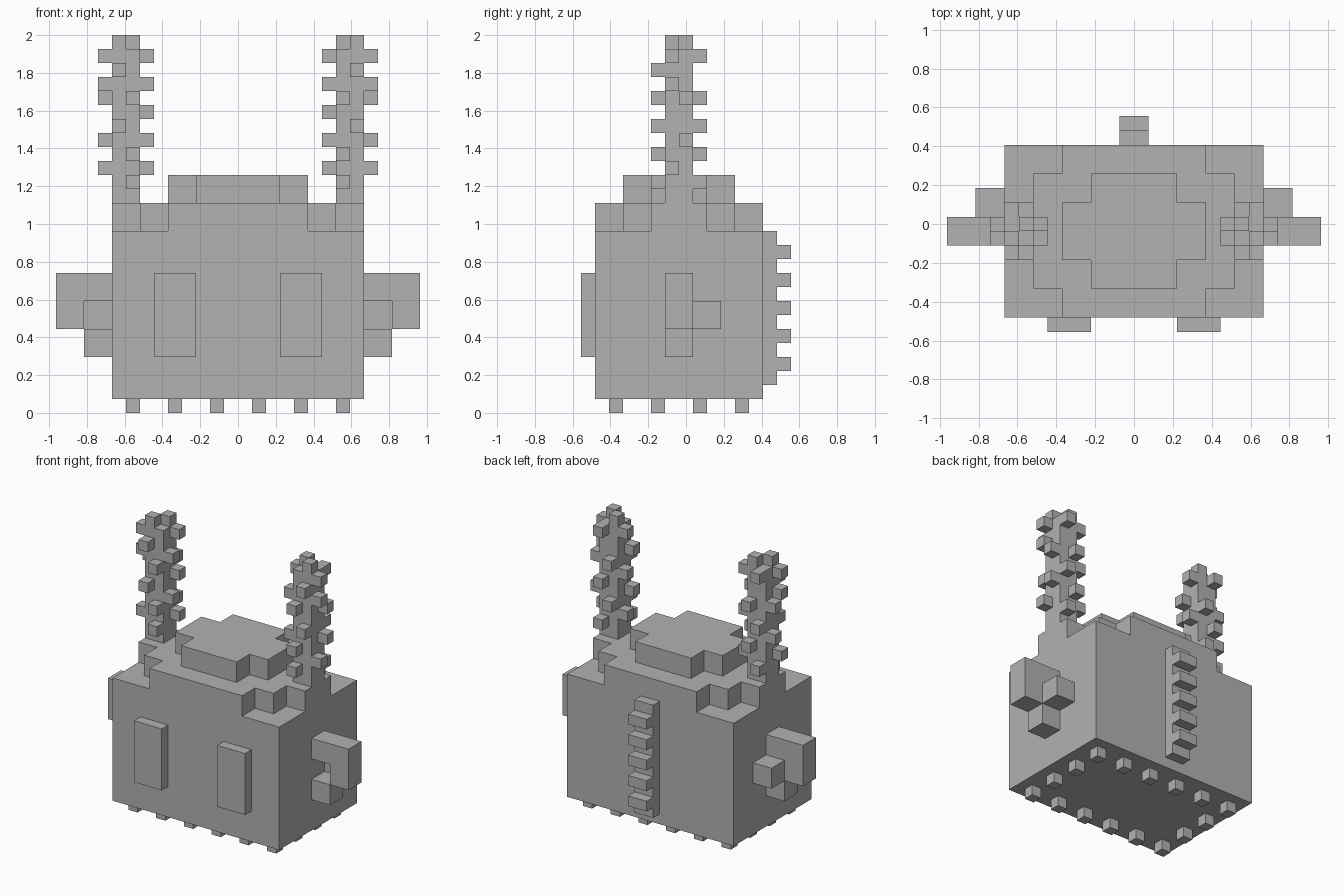
import bpy, bmesh
from mathutils import Vector

if "Cube" in bpy.data.objects:
    bpy.data.objects.remove(bpy.data.objects["Cube"])

U = 2 / 27  # one block
grey = bpy.data.materials.new("plain_grey")
grey.use_nodes = True
grey.diffuse_color = (0.445, 0.445, 0.445, 1)
grey.node_tree.nodes["Principled BSDF"].inputs["Base Color"].default_value = grey.diffuse_color


def add_box(bm, lo, hi):
    """Add a box between two corners given in block units."""
    lo, hi = Vector(lo) * U, Vector(hi) * U
    verts = bmesh.ops.create_cube(bm, size=1)["verts"]
    for v in verts:
        v.co = (lo + hi) / 2 + v.co * (hi - lo)


def finish(name, bm):
    mesh = bpy.data.meshes.new(name)
    bm.to_mesh(mesh)
    bm.free()
    mesh.materials.append(grey)
    obj = bpy.data.objects.new(name, mesh)
    bpy.context.collection.objects.link(obj)


def blocks(name, boxes, side=1):
    """Join boxes into one object; side -1 mirrors them across x."""
    bm = bmesh.new()
    for lo, hi in boxes:
        xs = sorted((lo[0] * side, hi[0] * side))
        add_box(bm, (xs[0], *lo[1:]), (xs[1], *hi[1:]))
    finish(name, bm)


def stepped_slab(name, outline, z0, z1):
    """Extrude a plan with stepped corners; outline is (half width, half depth)."""
    quarter = []
    for i, (x, y) in enumerate(outline):
        quarter.append((x, y))
        if i + 1 < len(outline):
            quarter.append((x, outline[i + 1][1]))
    flip = quarter[::-1]
    plan = (quarter + [(x, -y) for x, y in flip]
            + [(-x, -y) for x, y in quarter] + [(-x, y) for x, y in flip])
    bm = bmesh.new()
    face = bm.faces.new([bm.verts.new((x * U, (y - 0.5) * U, z0 * U)) for x, y in plan])
    top = bmesh.ops.extrude_face_region(bm, geom=[face])["geom"]
    bmesh.ops.translate(bm, vec=(0, 0, (z1 - z0) * U),
                        verts=[g for g in top if isinstance(g, bmesh.types.BMVert)])
    bmesh.ops.recalc_face_normals(bm, faces=bm.faces)
    finish(name, bm)


# Body and the two stepped roof tiers
blocks("body", [((-9, -6.5, 1), (9, 5.5, 13))])
stepped_slab("lower_roof", [(5, 6), (7, 4), (9, 2)], 13, 15)
stepped_slab("upper_roof", [(3, 4), (5, 2)], 15, 17)

# Feet around the edge of the underside
feet = []
for i in range(6):
    for j in range(4):
        if i in (0, 5) or j in (0, 3):
            x, y = -8 + 3 * i, -5.5 + 3 * j
            feet.append(((x, y, 0), (x + 1, y + 1, 1)))
blocks("feet", feet)

# Ridge with teeth down the back
ridge = [((-1, 5.5, 2), (1, 6.5, 13))]
ridge += [((-1, 6.5, z), (1, 7.5, z + 1)) for z in range(3, 12, 2)]
blocks("back_ridge", ridge)

# Knobs by side of the antenna: heights, each with the half it sits on
outer = [(25, 0), (23, 0), (22, 1), (19, 1), (17, 0)]
inner = [(25, 1), (23, 0), (21, 1), (19, 0), (17, 1)]
front = [(24, 1), (22, 0), (20, 1), (18, 0), (16, 0)]
back = [(25, 1), (22, 0), (20, 1), (18, 0), (16, 1)]

for side, label in ((1, "left"), (-1, "right")):
    blocks(label + "_eye", [((3, -7.5, 4), (6, -6.5, 10))], side)

    # Branching side arm
    blocks(label + "_arm", [
        ((9, -1.5, 8), (13, 0.5, 10)),
        ((11, -1.5, 6), (13, 0.5, 8)),
        ((9, -1.5, 4), (11, 0.5, 6)),
        ((9, 0.5, 6), (11, 2.5, 8)),
    ], side)

    # Antenna stem with a split tip
    blocks(label + "_antenna", [
        ((7, -1.5, 15), (9, 0.5, 26)),
        ((8, -1.5, 26), (9, -0.5, 27)),
        ((7, -0.5, 26), (8, 0.5, 27)),
    ], side)

    knobs = []
    for x, spots in ((9, outer), (6, inner)):
        knobs += [((x, h - 1.5, z), (x + 1, h - 0.5, z + 1)) for z, h in spots]
    for y, spots in ((-2.5, front), (0.5, back)):
        knobs += [((7 + h, y, z), (8 + h, y + 1, z + 1)) for z, h in spots]
    blocks(label + "_antenna_knobs", knobs, side)
